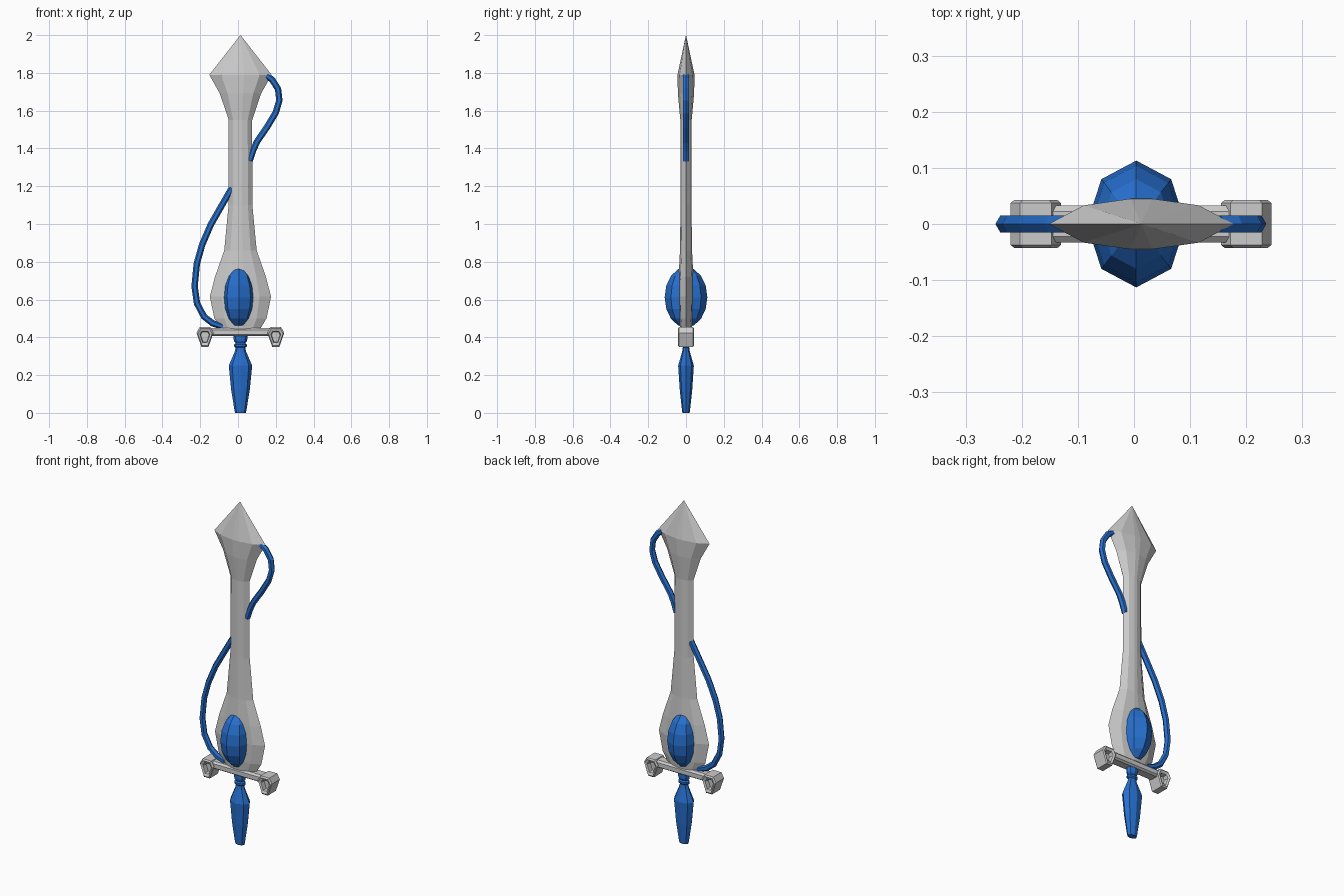
import bpy, bmesh
from math import sin, cos, pi
from mathutils import Vector

if "Cube" in bpy.data.objects:
    bpy.data.objects.remove(bpy.data.objects["Cube"])

CX = 0.013  # axis of blade and grip

blue = bpy.data.materials.new("blue")
blue.diffuse_color = (0.02, 0.16, 0.62, 1)
blue.use_nodes = True
blue.node_tree.nodes["Principled BSDF"].inputs["Base Color"].default_value = blue.diffuse_color


def finish(name, bm, mat=None):
    bmesh.ops.remove_doubles(bm, verts=bm.verts, dist=1e-5)
    bmesh.ops.recalc_face_normals(bm, faces=bm.faces)
    me = bpy.data.meshes.new(name)
    bm.to_mesh(me)
    bm.free()
    if mat:
        me.materials.append(mat)
    ob = bpy.data.objects.new(name, me)
    bpy.context.collection.objects.link(ob)
    return ob


def loft(name, rings, mat=None):
    """Skin a list of equal-length rings and cap both ends."""
    bm = bmesh.new()
    vs = [[bm.verts.new(p) for p in r] for r in rings]
    n = len(rings[0])
    for a, b in zip(vs, vs[1:]):
        for i in range(n):
            bm.faces.new((a[i], a[(i + 1) % n], b[(i + 1) % n], b[i]))
    bm.faces.new(vs[0][::-1])
    bm.faces.new(vs[-1])
    return finish(name, bm, mat)


def tube(name, path, r=0.017, sides=6):
    """Tube along an (x, z) path lying in the plane y = 0."""
    pts = [Vector((x, 0, z)) for x, z in path]
    rings = []
    for i, p in enumerate(pts):
        t = (pts[min(i + 1, len(pts) - 1)] - pts[max(i - 1, 0)]).normalized()
        side = Vector((t.z, 0, -t.x))
        rings.append([p + side * r * cos(k * 2 * pi / sides)
                      + Vector((0, r * sin(k * 2 * pi / sides), 0)) for k in range(sides)])
    return loft(name, rings, blue)


# Blade: lens-shaped section with sharp edges (z, half width, half depth)
lens = [(1, 0), (0.62, 0.74), (0.12, 1), (-0.12, 1), (-0.62, 0.74),
        (-1, 0), (-0.62, -0.74), (-0.12, -1), (0.12, -1), (0.62, -0.74)]
blade = [(0.445, 0.105, 0.03), (0.50, 0.138, 0.036), (0.615, 0.162, 0.041),
         (0.72, 0.135, 0.039), (0.86, 0.086, 0.032), (1.10, 0.063, 0.029),
         (1.55, 0.062, 0.03), (1.69, 0.109, 0.043), (1.79, 0.165, 0.045),
         (2.0, 0.0004, 0.0004)]
loft("blade", [[(CX + u * w, v * d, z) for u, v in lens] for z, w, d in blade])

# Grip: flattened octagonal lathe with small collar rings (z, radius)
grip = [(0, 0.028), (0.01, 0.031), (0.12, 0.049), (0.25, 0.062), (0.325, 0.03),
        (0.345, 0.025), (0.352, 0.034), (0.362, 0.034), (0.369, 0.025),
        (0.38, 0.034), (0.39, 0.036), (0.412, 0.036)]
loft("grip", [[(CX + r * cos(k * pi / 4), 0.67 * r * sin(k * pi / 4), z)
               for k in range(8)] for z, r in grip], blue)

# Gem through the blade base
bm = bmesh.new()
bmesh.ops.create_uvsphere(bm, u_segments=8, v_segments=8, radius=1)
bmesh.ops.scale(bm, vec=(0.088, 0.113, 0.16), verts=bm.verts)
bmesh.ops.translate(bm, vec=(0.004, 0, 0.612), verts=bm.verts)
finish("gem", bm, blue)

# Guard bar
bar = [(-0.033, 0.415), (-0.022, 0.407), (0.022, 0.407), (0.033, 0.415),
       (0.033, 0.44), (0.022, 0.45), (-0.022, 0.45), (-0.033, 0.44)]
loft("guard_bar", [[(x, y, z) for y, z in bar] for x in (-0.15, CX, 0.175)])

# Rolled guard ends: shield-shaped prisms with a recess on both faces
shield = [(-0.045, 0.022), (-0.028, 0.052), (0.028, 0.052),
          (0.045, 0.022), (0.019, -0.052), (-0.019, -0.052)]
layers = [(0.5, -0.012), (0.58, -0.037), (0.85, -0.043), (1, -0.037),
          (1, 0.037), (0.85, 0.043), (0.58, 0.037), (0.5, 0.012)]
for side, x0 in (("left", -0.175), ("right", 0.2)):
    loft("guard_end_" + side,
         [[(x0 + x * s, y, 0.402 + z * s) for x, z in shield] for s, y in layers])

# Curved side tubes
tube("lower_tube", [(-0.033, 1.19), (-0.085, 1.10), (-0.145, 0.995), (-0.19, 0.89),
                    (-0.218, 0.79), (-0.23, 0.67), (-0.217, 0.58), (-0.18, 0.51),
                    (-0.135, 0.475), (-0.08, 0.456)])
tube("upper_tube", [(0.15, 1.785), (0.18, 1.765), (0.212, 1.715), (0.219, 1.655),
                    (0.2, 1.59), (0.155, 1.515), (0.1, 1.435), (0.08, 1.39), (0.062, 1.335)])
